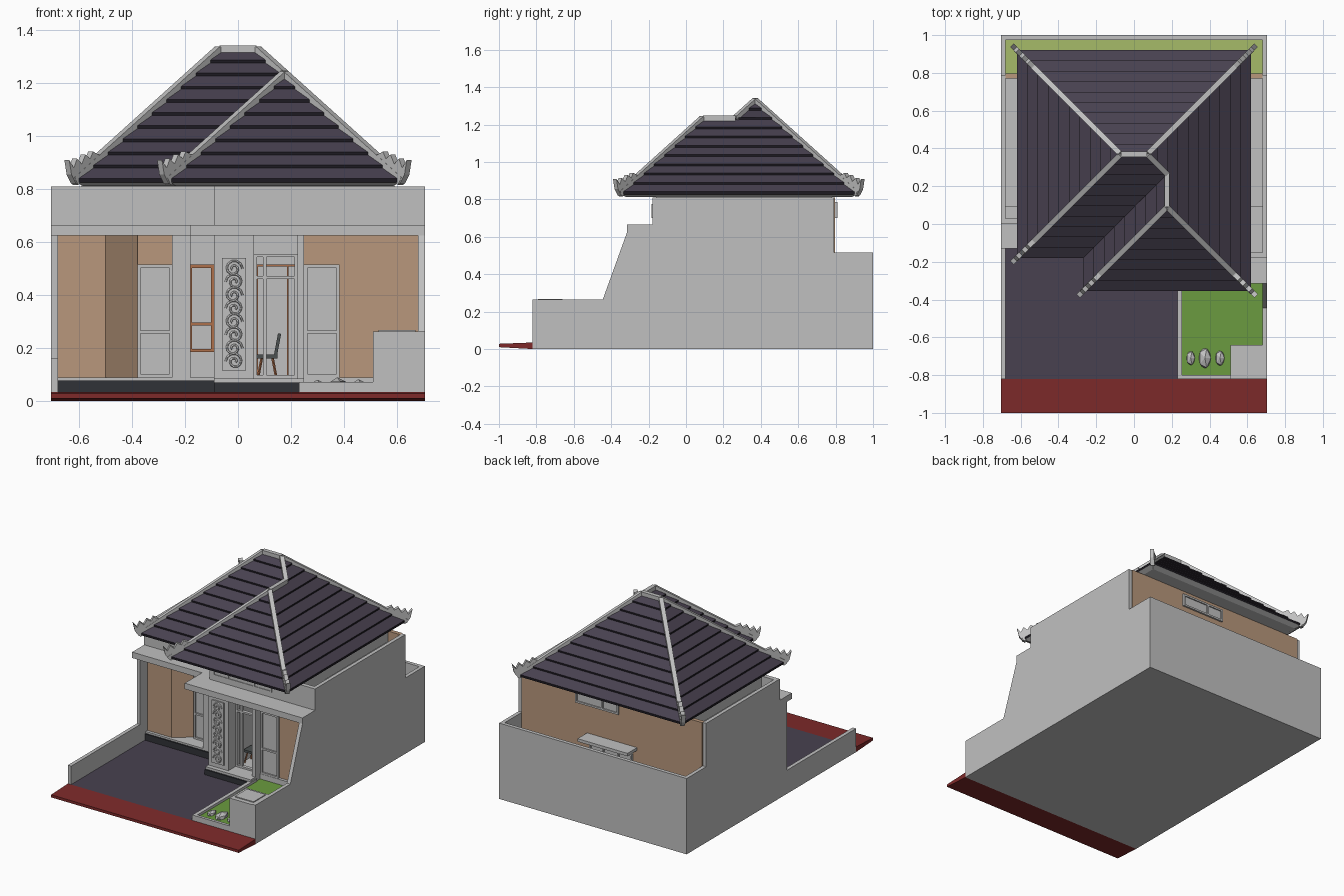
import bpy, bmesh, math
from mathutils import Vector

cube = bpy.data.objects.get("Cube")
if cube:
    bpy.data.objects.remove(cube, do_unlink=True)


def material(name, r, g, b):
    mat = bpy.data.materials.new(name)
    mat.use_nodes = True
    mat.diffuse_color = (r, g, b, 1)
    for node in mat.node_tree.nodes:
        if node.type == 'BSDF_PRINCIPLED':
            node.inputs["Base Color"].default_value = (r, g, b, 1)
    return mat


wall = material("wall grey", .53, .53, .53)
tan = material("tan paint", .48, .31, .2)
tile = material("roof tile purple", .065, .053, .08)
shadow = material("tile edge dark", .012, .01, .015)
red = material("red paving", .21, .023, .023)
grass = material("garden green", .147, .33, .05)
lawn = material("yard light green", .38, .5, .14)
slate = material("step slate", .03, .032, .038)
wood = material("orange wood", .42, .16, .07)
charcoal = material("chair charcoal", .07, .08, .08)


def finish(name, bm, *mats):
    mesh = bpy.data.meshes.new(name)
    bm.to_mesh(mesh)
    bm.free()
    for mat in mats:
        mesh.materials.append(mat)
    obj = bpy.data.objects.new(name, mesh)
    bpy.context.collection.objects.link(obj)
    return obj


def loft(bm, lower, upper):
    """Closed solid between two matching loops."""
    a = [bm.verts.new(p) for p in lower]
    b = [bm.verts.new(p) for p in upper]
    bm.faces.new(a[::-1])
    bm.faces.new(b)
    for i in range(len(a)):
        j = (i + 1) % len(a)
        bm.faces.new((a[i], a[j], b[j], b[i]))
    bmesh.ops.recalc_face_normals(bm, faces=bm.faces[:])


def add_box(bm, xs, ys, zs):
    loop = [(xs[0], ys[0]), (xs[1], ys[0]), (xs[1], ys[1]), (xs[0], ys[1])]
    loft(bm, [(x, y, zs[0]) for x, y in loop], [(x, y, zs[1]) for x, y in loop])


def box(name, mat, xs, ys, zs):
    bm = bmesh.new()
    add_box(bm, xs, ys, zs)
    return finish(name, bm, mat)


def side_prism(name, mat, xs, profile):
    bm = bmesh.new()
    loft(bm, *[[(x, y, z) for y, z in profile] for x in xs])
    return finish(name, bm, mat)


def beam(name, mat, a, b, width, height):
    a, b = Vector(a), Vector(b)
    along = (b - a).normalized()
    side = along.cross((0, 0, 1)).normalized() * width / 2
    up = side.cross(along).normalized() * height / 2
    ring = [side + up, up - side, -side - up, side - up]
    bm = bmesh.new()
    loft(bm, [a + r for r in ring], [b + r for r in ring])
    return finish(name, bm, mat)


def window(name, mat, xs, zs, y, cross=(), posts=(), bar=.012):
    """Frame of thin bars with rails at cross heights and posts at x."""
    bm = bmesh.new()
    depth = (y - bar, y + bar)
    for x in (xs[0], xs[1] - bar, *posts):
        add_box(bm, (x, x + bar), depth, zs)
    for z in (zs[0], zs[1] - bar, *cross):
        add_box(bm, xs, depth, (z, z + bar))
    return finish(name, bm, mat)


OUT, IN, FRONT, BACK, REAR = .705, .68, -.82, 1, .79
TOP, FLOOR, CEIL, SLAB = .81, .035, .625, .665
BAY = -.09      # left edge of the projecting bay

# Ground and boundary walls
box("base", wall, (-OUT, OUT), (FRONT, BACK), (0, .03))
side_prism("red_paving", red, (-OUT, OUT),
           [(-1, .01), (FRONT, 0), (FRONT, FLOOR), (-1, .028)])
box("carport_floor", tile, (-IN, .23), (FRONT, .09), (.01, FLOOR))
side_prism("left_boundary_wall", wall, (-IN, -OUT),
           [(FRONT, 0), (BACK, 0), (BACK, .515), (REAR, .515), (REAR, TOP), (0, TOP),
            (0, SLAB), (-.08, SLAB), (-.08, .16), (FRONT, .16)])
side_prism("right_boundary_wall", wall, (IN, OUT),
           [(FRONT, 0), (BACK, 0), (BACK, .515), (REAR, .515), (REAR, TOP), (-.18, TOP),
            (-.18, SLAB), (-.315, SLAB), (-.315, CEIL), (-.445, .265), (FRONT, .265)])
box("back_boundary_wall", wall, (-IN, IN), (.975, BACK), (0, .515))
box("back_yard", lawn, (-IN, IN), (REAR, .975), (.02, .08))

# Front garden
box("garden_grass", grass, (.25, IN), (-.8, -.1), (.02, .055))
box("garden_side_curb", wall, (.23, .255), (FRONT, -.16), (0, .072))
box("garden_front_curb", wall, (.23, IN), (FRONT, -.8), (0, .072))
box("bin_enclosure", wall, (.51, IN), (FRONT, -.64), (0, .262))
box("bin_lid", wall, (.53, .67), (-.79, -.66), (.26, .268))
for i, (x, size) in enumerate([(.3, .042), (.375, .06), (.455, .045)]):
    bm = bmesh.new()
    bmesh.ops.create_icosphere(bm, subdivisions=1, radius=size)
    bmesh.ops.scale(bm, vec=(.6, 1, .5), verts=bm.verts)
    bmesh.ops.translate(bm, vec=(x, -.71, .06), verts=bm.verts)
    finish(f"garden_stone_{i}", bm, wall)

# House body
box("house_core", wall, (-IN, IN), (.09, REAR), (0, .74))
box("back_wall", tan, (-IN, IN), (.77, .797), (.03, TOP))
box("roof_core", wall, (-.59, .59), (.02, .78), (.7, .818))
box("bay_roof_core", wall, (BAY, .59), (-.16, .03), (.65, .818))
bm = bmesh.new()
plan = [(-IN, 0), (-.5, 0), (-.38, .09), (-IN, .09)]
loft(bm, [(x, y, .03) for x, y in plan], [(x, y, CEIL) for x, y in plan])
finish("angled_left_wall", bm, tan)
box("wall_over_left_window", tan, (-.38, -.25), (.083, .1), (.515, CEIL))
box("left_pier", wall, (-.25, -.18), (-.02, .1), (.03, CEIL))
box("ornament_column", wall, (BAY, .06), (-.19, .1), (.03, CEIL))
box("door_pier", wall, (.225, .25), (-.17, .1), (.03, CEIL))
box("door_lintel", wall, (.06, .23), (-.1, .1), (.555, CEIL))
box("right_front_wall", tan, (.25, IN), (-.1, .1), (.03, CEIL))
box("left_step", slate, (-IN, BAY), (-.03, .1), (.03, .078))
box("left_sill", wall, (-IN, BAY), (-.02, .1), (.078, .09))
box("porch_step", slate, (BAY, .23), (-.23, .1), (.03, .07))
box("porch_floor", wall, (BAY, .25), (-.22, .1), (.07, .086))
box("right_sill", wall, (.25, IN), (-.12, .1), (.03, .09))

# Canopies and parapets
box("left_canopy", wall, (-OUT, -.18), (-.13, .1), (CEIL, SLAB))
box("right_canopy", wall, (-.18, OUT), (-.315, .1), (CEIL, SLAB))
box("left_parapet", wall, (-IN, BAY), (0, .03), (SLAB, TOP))
box("bay_parapet", wall, (BAY, IN), (-.18, -.15), (SLAB, TOP))
box("bay_parapet_return", wall, (BAY, BAY + .03), (-.15, .03), (SLAB, TOP))

# Windows and doors
window("parapet_vents", wall, (-.06, .38), (.7, .775), -.176, posts=(.05, .245), bar=.008)
for side, x, y in (("left", -.38, .083), ("right", .25, -.1)):
    box(side + "_window_pane", wall, (x, x + .133), (y - .008, y), (.09, .515))
    window(side + "_window_frame", wall, (x, x + .133), (.09, .515), y - .006, cross=(.255,))
window("side_window_frame", wood, (-.185, BAY), (.185, .515), .08, cross=(.285,))
window("door_frame", wall, (.06, .225), (.086, .555), -.1, cross=(.46,), posts=(.095,))
window("inner_door_frame", wood, (.07, .225), (.09, .515), .084, posts=(.185,), bar=.006)
window("back_window", wall, (-.055, .267), (.7, .785), .797, posts=(.06,))
box("back_window_pane", wall, (-.05, .26), (.797, .801), (.705, .78))
box("back_canopy", wall, (-.19, .185), (REAR, .9), (.49, .51))
box("back_door_pane", wall, (-.16, .16), (.797, .802), (.08, .46))
window("back_door_frame", wall, (-.16, .16), (.08, .46), .8, posts=(-.06, .05))

# Carved screen: plate with scrolls
box("carved_panel", wall, (-.06, .03), (-.198, -.19), (.115, .54))
scrolls = bpy.data.curves.new("carved_scrolls", 'CURVE')
scrolls.dimensions = '3D'
scrolls.bevel_depth = .004
scrolls.bevel_resolution = 0
for k in range(8):
    flip = 1 if k % 2 else -1
    spline = scrolls.splines.new('POLY')
    spline.points.add(17)
    for i, point in enumerate(spline.points):
        angle, radius = i * .6, .034 * (1 - i / 20)
        point.co = (-.015 + flip * (radius * math.cos(angle) - .002), -.2,
                    .15 + k * .05 + radius * math.sin(angle), 1)
bpy.context.collection.objects.link(bpy.data.objects.new("carved_scrolls", scrolls))

# Chair behind the door
box("chair_seat", charcoal, (.07, .15), (-.04, .04), (.16, .175))
beam("chair_back", charcoal, (.14, 0, .165), (.157, 0, .255), .075, .012)
for i, (sx, sy) in enumerate([(-1, -1), (1, -1), (1, 1), (-1, 1)]):
    beam(f"chair_leg_{i}", wood, (.11 + sx * .02, sy * .02, .165),
         (.11 + sx * .035, sy * .035, .086), .007, .007)

# Roof corners and ridge points
EAVE, PITCH = .83, .9
corners = [Vector((x, y, EAVE)) for x, y in
           [(-.62, -.18), (-.27, -.18), (-.27, -.355), (.62, -.355), (.62, .92), (-.62, .92)]]
A, B, C, D, E, F = corners
high, low = EAVE + .55 * PITCH, EAVE + .445 * PITCH
R1, R2 = Vector((-.07, .37, high)), Vector((.07, .37, high))
S1, S2 = Vector((.175, .09, low)), Vector((.175, .265, low))


def clip(poly, z, sign):
    """Part of a polygon above (sign 1) or below (sign -1) a height."""
    kept = []
    for p, q in zip(poly, poly[1:] + poly[:1]):
        dp, dq = (p.z - z) * sign, (q.z - z) * sign
        if dp >= 0:
            kept.append(p)
        if dp * dq < 0:
            kept.append(p.lerp(q, dp / (dp - dq)))
    return kept


# Overlapping tile courses
bm = bmesh.new()
COURSES = 10
rise = (high + .001 - EAVE) / COURSES
lift, drop = Vector((0, 0, .011)), Vector((0, 0, .004))
for slope in ([A, B, S2, R2, R1], [F, A, R1], [E, F, R1, R2],
              [D, E, R2, S2, S1], [B, C, S1, S2], [C, D, S1]):
    for i in range(COURSES):
        z = EAVE + i * rise
        band = clip(clip(slope, z, 1), z + rise, -1)
        if len(band) < 3:
            continue
        edge = [abs(p.z - z) < 1e-5 for p in band]
        bm.faces.new([bm.verts.new(p + lift if e else p) for p, e in zip(band, edge)])
        for j, p in enumerate(band):
            k = (j + 1) % len(band)
            if edge[j] and edge[k]:
                q = band[k]
                riser = bm.faces.new([bm.verts.new(v) for v in
                                      (q + lift, p + lift, p - drop, q - drop)])
                riser.material_index = 1
finish("roof_tiles", bm, tile, shadow)


def outward(p):
    return Vector((math.copysign(1, p.x), math.copysign(1, p.y), 0))


# Tapered soffit under the eaves
bm = bmesh.new()
loft(bm, [p - outward(p) * .035 - Vector((0, 0, .018)) for p in corners], corners)
finish("eave_soffit", bm, wall)

# Ridge and hip caps
for i, (a, b) in enumerate([(A, R1), (F, R1), (E, R2), (R2, S2), (C, S1), (D, S1),
                            (S1, S2), (R1, R2)]):
    beam(f"ridge_cap_{i}", wall, a, b, .028, .034)

# Upturned scalloped finials at the hip ends
outline = [(-.16, .1), (0, -.01), (.025, .025), (.037, .08), (.012, .05), (-.005, .085),
           (-.03, .065), (-.05, .1), (-.075, .085), (-.09, .112), (-.12, .1)]
for i, p in enumerate([A, C, D, E, F]):
    d = outward(p).normalized()
    side = d.cross((0, 0, 1)) * .013
    loop = [p + d * t + Vector((0, 0, z)) for t, z in outline]
    bm = bmesh.new()
    loft(bm, [v - side for v in loop], [v + side for v in loop])
    finish(f"hip_finial_{i}", bm, wall)
